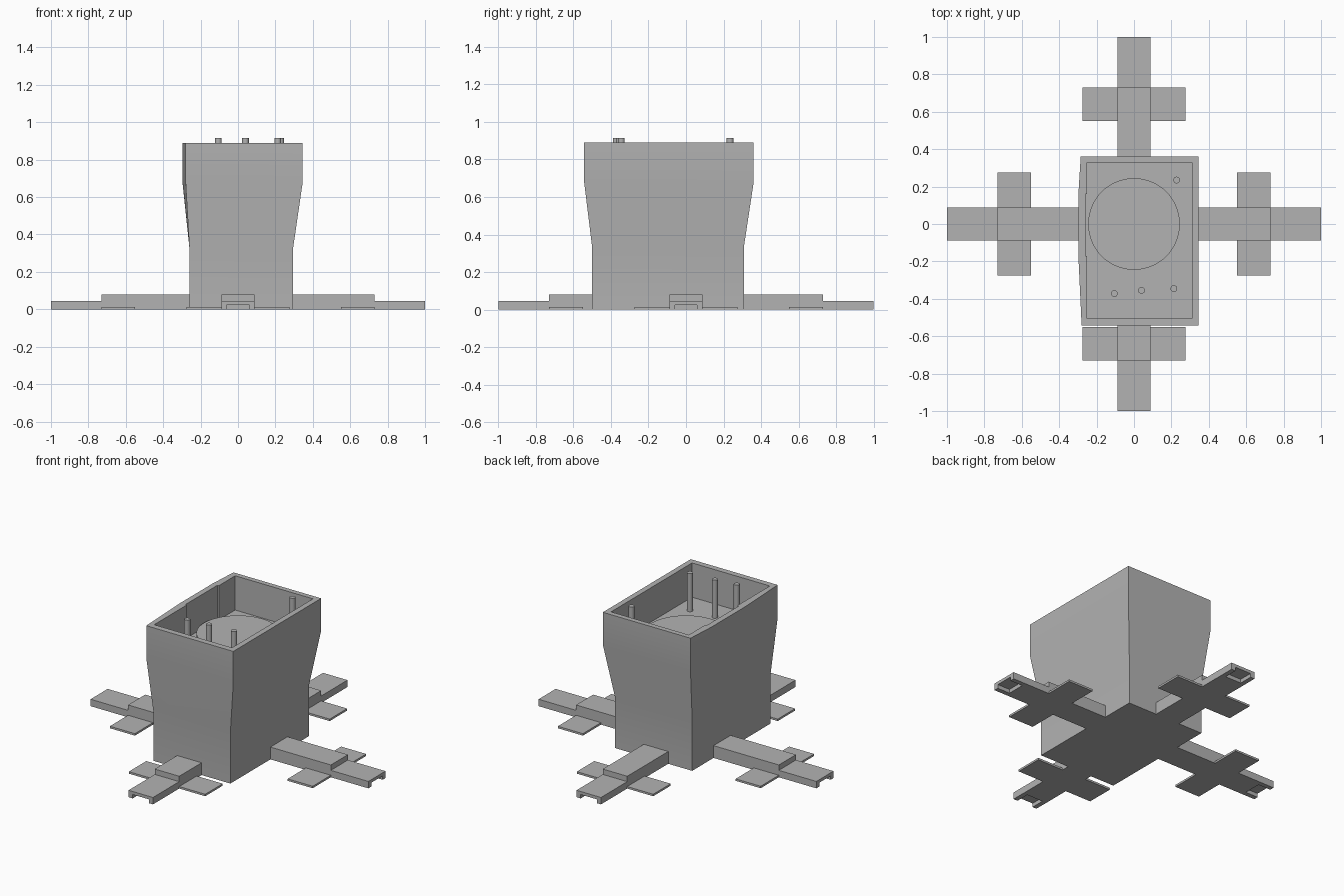
import bpy, bmesh
from math import pi, radians
from mathutils import Matrix

cube = bpy.data.objects.get("Cube")
if cube:
    bpy.data.objects.remove(cube)

GREY = (0.45, 0.45, 0.45, 1)
grey = bpy.data.materials.new("plain grey")
grey.use_nodes = True
grey.diffuse_color = GREY
grey.node_tree.nodes["Principled BSDF"].inputs["Base Color"].default_value = GREY


def finish(name, bm, smooth=False):
    bmesh.ops.recalc_face_normals(bm, faces=bm.faces)
    mesh = bpy.data.meshes.new(name)
    bm.to_mesh(mesh)
    bm.free()
    mesh.materials.append(grey)
    obj = bpy.data.objects.new(name, mesh)
    bpy.context.collection.objects.link(obj)
    if smooth:
        bpy.ops.object.select_all(action='DESELECT')
        obj.select_set(True)
        bpy.context.view_layer.objects.active = obj
        bpy.ops.object.shade_smooth_by_angle(angle=radians(30))
    return obj


def loft(rings):
    """Skin a stack of equal-length rings and cap both ends."""
    bm = bmesh.new()
    loops = [[bm.verts.new(p) for p in ring] for ring in rings]
    for low, high in zip(loops, loops[1:]):
        for i in range(len(low)):
            j = (i + 1) % len(low)
            bm.faces.new((low[i], low[j], high[j], high[i]))
    bm.faces.new(loops[0])
    bm.faces.new(loops[-1])
    return bm


def prism(name, profile, start, end, angle):
    """Extrude a cross-section along a leg, then turn it about the centre."""
    bm = loft([[(x, y, z) for y, z in profile] for x in (start, end)])
    bm.transform(Matrix.Rotation(angle, 4, 'Z'))
    finish(name, bm)


def slab(half, height):
    return [(-half, 0), (half, 0), (half, height), (-half, height)]


def cylinder(name, x, y, z0, z1, radius, sides):
    bm = bmesh.new()
    bmesh.ops.create_cone(bm, cap_ends=True, segments=sides, radius1=radius,
                          radius2=radius, depth=z1 - z0,
                          matrix=Matrix.Translation((x, y, (z0 + z1) / 2)))
    finish(name, bm, True)


# Body: flared open-topped housing, its right wall slightly bowed
BASE = [(0.295, -0.5), (0.295, 0.308), (-0.26, 0.308), (-0.26, 0.18),
        (-0.26, 0.16), (-0.26, -0.17), (-0.26, -0.2), (-0.26, -0.5)]
RIM = [(0.346, -0.543), (0.346, 0.361), (-0.285, 0.361), (-0.296, 0.18),
       (-0.297, 0.16), (-0.297, -0.17), (-0.296, -0.2), (-0.28, -0.543)]
CAVITY = [(0.31, -0.505), (0.31, 0.328), (-0.25, 0.328), (-0.25, 0.16),
          (-0.26, 0.16), (-0.26, -0.17), (-0.25, -0.17), (-0.25, -0.505)]
FLOOR, TOP = 0.667, 0.89
levels = [(BASE, 0), (BASE, 0.33), (RIM, 0.68), (RIM, TOP),
          (CAVITY, TOP), (CAVITY, FLOOR)]
finish("body", loft([[(x, y, z) for x, y in ring] for ring, z in levels]), True)

# Round platform and locating pins inside the housing
cylinder("round_platform", 0, 0, FLOOR - 0.01, 0.71, 0.245, 64)
for i, (x, y) in enumerate([(-0.105, -0.372), (0.04, -0.355),
                            (0.213, -0.345), (0.228, 0.235)]):
    cylinder(f"pin_{i + 1}", x, y, FLOOR - 0.01, 0.915, 0.018, 20)

# Four legs: thick beam, thin tip with an end slot, flat cross plate
W, TIP, SLOT, ROOF = 0.088, 0.045, 0.058, 0.025
channel = [(-W, 0), (-SLOT, 0), (-SLOT, ROOF), (SLOT, ROOF),
           (SLOT, 0), (W, 0), (W, TIP), (-W, TIP)]
for i, side in enumerate(("left", "back", "right", "front")):
    turn = i * pi / 2
    prism(f"{side}_leg_beam", slab(W, 0.08), 0.2, 0.73, turn)
    prism(f"{side}_leg_tip", slab(W, TIP), 0.73, 0.91, turn)
    prism(f"{side}_leg_slot_end", channel, 0.91, 1.0, turn)
    prism(f"{side}_cross_plate", slab(0.275, 0.013), 0.55, 0.73, turn)
